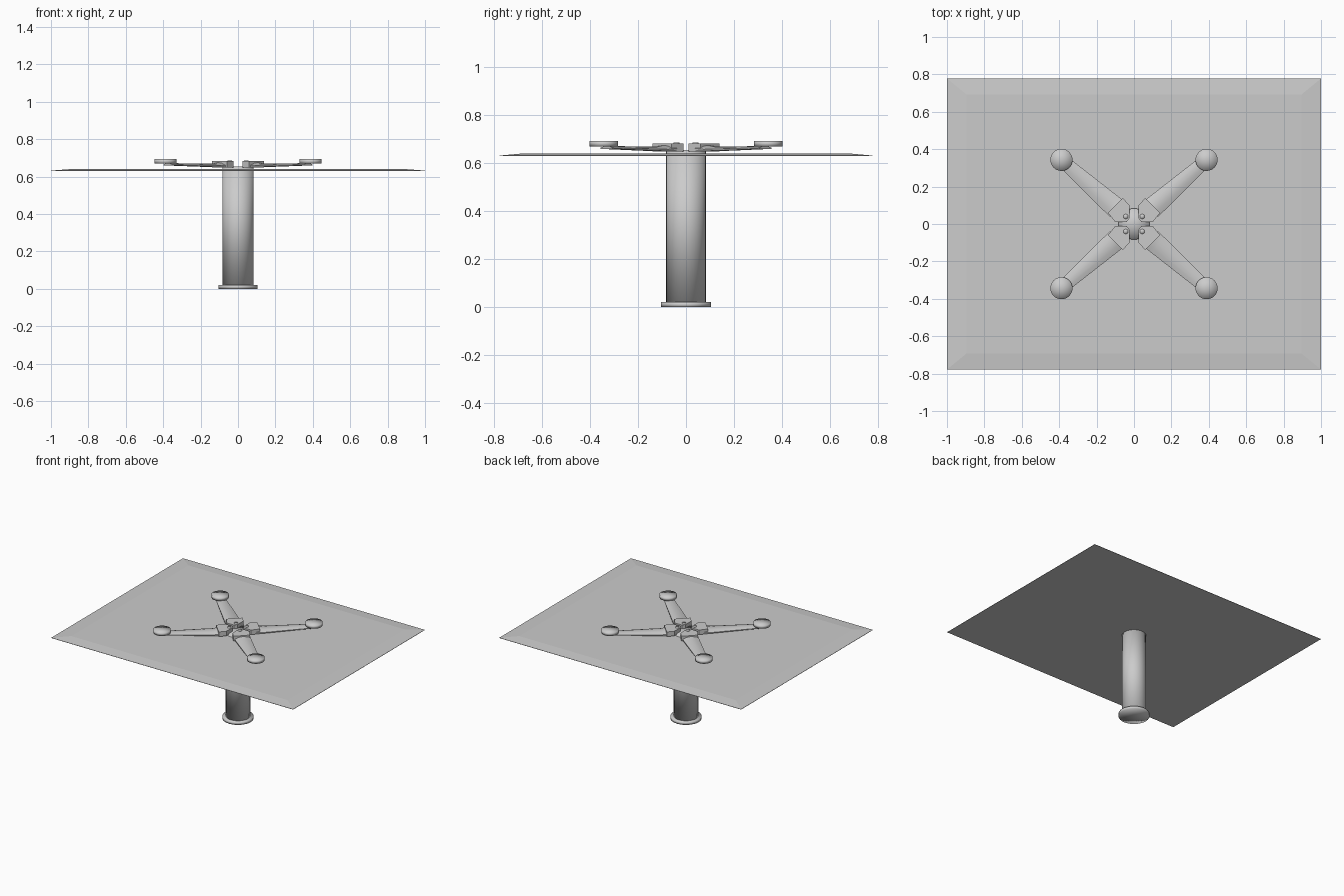
import bpy
import bmesh
from mathutils import Vector

cube = bpy.data.objects.get("Cube")
if cube:
    bpy.data.objects.remove(cube, do_unlink=True)


def material(name, grey):
    mat = bpy.data.materials.new(name)
    mat.use_nodes = True
    colour = (grey, grey, grey, 1)
    mat.diffuse_color = colour
    mat.node_tree.nodes["Principled BSDF"].inputs["Base Color"].default_value = colour
    return mat


GREY = material("satin grey", 0.6)


def finish(name, bm, smooth=False):
    """Turn a bmesh into a named object."""
    bmesh.ops.recalc_face_normals(bm, faces=bm.faces)
    for face in bm.faces:
        face.smooth = smooth
    mesh = bpy.data.meshes.new(name)
    bm.to_mesh(mesh)
    bm.free()
    mesh.materials.append(GREY)
    obj = bpy.data.objects.new(name, mesh)
    bpy.context.collection.objects.link(obj)
    return obj


def disc(name, x, y, z0, z1, radius, segments=32):
    """Upright cylinder with softly shaded fan caps."""
    bm = bmesh.new()
    bmesh.ops.create_cone(bm, cap_ends=True, cap_tris=True, segments=segments,
                          radius1=radius, radius2=radius, depth=z1 - z0)
    bmesh.ops.translate(bm, verts=bm.verts, vec=(x, y, (z0 + z1) / 2))
    return finish(name, bm, True)


def loft(name, rings, smooth=False):
    """Skin between rings of equal length and cap both ends."""
    bm = bmesh.new()
    loops = [[bm.verts.new(p) for p in ring] for ring in rings]
    for a, b in zip(loops, loops[1:]):
        for i in range(len(a)):
            j = (i + 1) % len(a)
            bm.faces.new((a[i], a[j], b[j], b[i]))
    bm.faces.new(loops[0])
    bm.faces.new(loops[-1])
    return finish(name, bm, smooth)


def rectangle(hx, hy, z):
    return [(-hx, -hy, z), (hx, -hy, z), (hx, hy, z), (-hx, hy, z)]


# Pedestal
disc("base_plate", 0, 0, 0, 0.02, 0.105)
disc("column", 0, 0, 0.02, 0.655, 0.083)

# Table top with bevelled rim
loft("table_top", [rectangle(1, 0.778, 0.63), rectangle(1, 0.778, 0.632),
                   rectangle(0.895, 0.692, 0.64)])

# Four-armed bracket
PAD = Vector((0.388, 0.343, 0))
AXIS = PAD.normalized()
SIDE = Vector((-AXIS.y, AXIS.x, 0))
HEAD = [(0.025, 0.1), (0.06, 0.14), (0.14, 0.06), (0.1, 0.01), (0.04, 0.01), (0.025, 0.03)]


def arm_section(distance, half_width, z, thick):
    """Flat underside with a low crown on top."""
    centre = AXIS * distance
    shape = [(-1, 0), (1, 0), (1, 0.4), (0.5, 0.85), (0, 1), (-0.5, 0.85), (-1, 0.4)]
    return [centre + SIDE * (half_width * s) + Vector((0, 0, z + thick * t)) for s, t in shape]


def mirrored(points, sx, sy):
    return [(p[0] * sx, p[1] * sy, p[2]) for p in points]


for sx, side in ((1, "left"), (-1, "right")):
    for sy, end in ((-1, "front"), (1, "back")):
        tag = f"{end}_{side}"
        sections = [arm_section(0.12, 0.056, 0.65, 0.03),
                    arm_section(0.17, 0.054, 0.651, 0.018),
                    arm_section(0.5, 0.034, 0.66, 0.012)]
        arm = loft("arm_" + tag, [mirrored(s, sx, sy) for s in sections], True)
        bpy.ops.object.select_all(action="DESELECT")
        arm.select_set(True)
        bpy.context.view_layer.objects.active = arm
        bpy.ops.object.shade_smooth_by_angle(angle=0.7)
        loft("arm_head_" + tag,
             [mirrored([(x, y, z) for x, y in HEAD], sx, sy) for z in (0.648, 0.683)])
        disc("bolt_" + tag, 0.044 * sx, 0.04 * sy, 0.68, 0.687, 0.013, 16)
        disc("pad_" + tag, PAD.x * sx, PAD.y * sy, 0.67, 0.693, 0.059)
